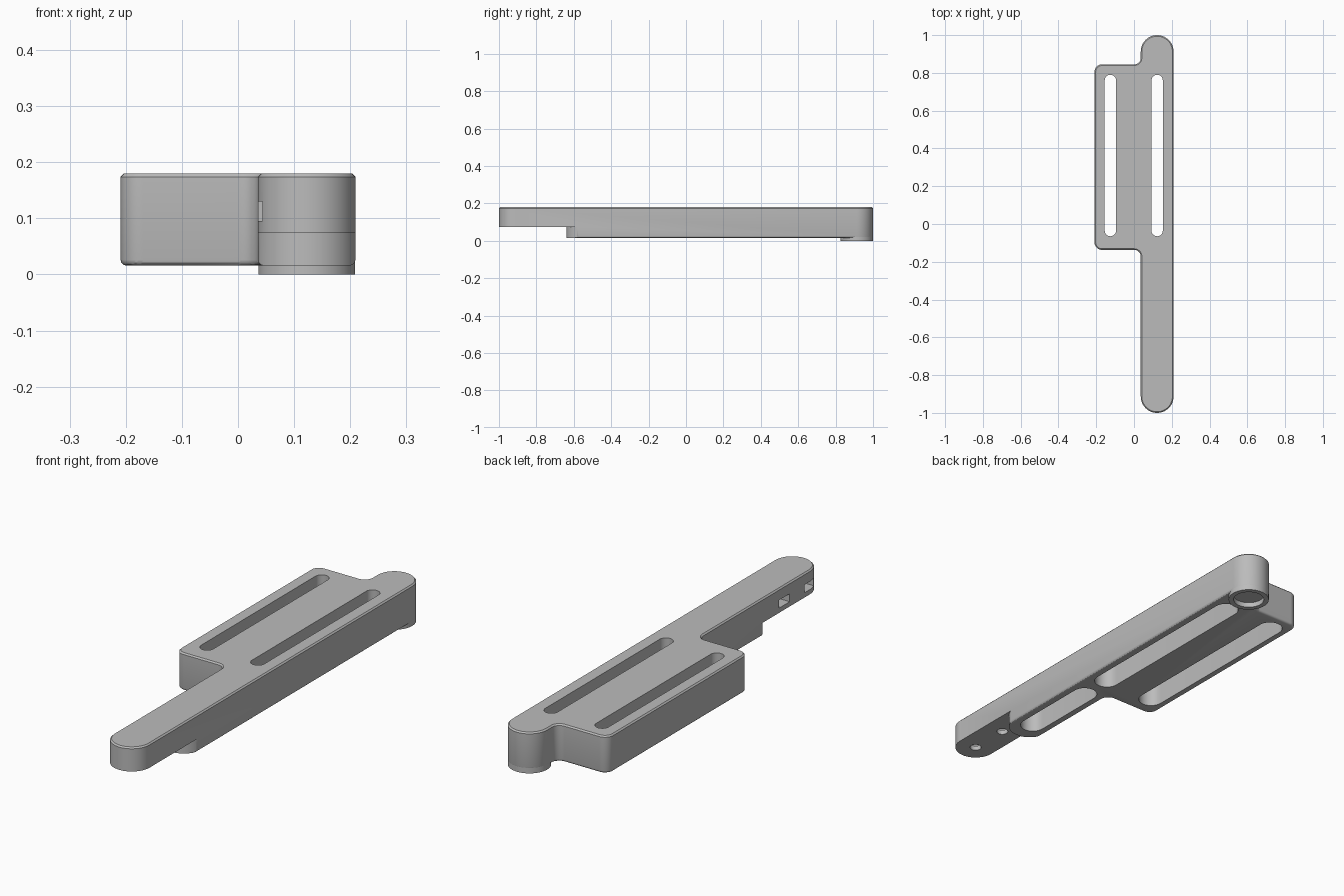
import bpy, bmesh
from math import cos, sin, pi, radians
from mathutils import Vector

if "Cube" in bpy.data.objects:
    bpy.data.objects.remove(bpy.data.objects["Cube"])

ARM_X, ARM_R = 0.1225, 0.0868      # arm centre line and half width
PLATE_X = -0.125                   # second slot centre line
TOP, BOTTOM, STEP = 0.18, 0.016, 0.074
END_Y = 1 - ARM_R

grey = bpy.data.materials.new("mid_grey")
grey.use_nodes = True
grey.diffuse_color = (0.5, 0.5, 0.5, 1)
grey.node_tree.nodes["Principled BSDF"].inputs["Base Color"].default_value = (0.5, 0.5, 0.5, 1)


def rounded(corners, steps=14):
    """Outline with each right-angled corner (x, y, radius) rounded."""
    pts = []
    for i, (x, y, r) in enumerate(corners):
        p = Vector((x, y))
        before = (Vector(corners[i - 1][:2]) - p).normalized()
        after = (Vector(corners[(i + 1) % len(corners)][:2]) - p).normalized()
        centre = p + r * (before + after)
        for k in range(steps + 1):
            a = pi / 2 * k / steps
            pts.append(centre - r * (after * cos(a) + before * sin(a)))
    return pts


def stadium(x, y0, y1, r, steps=16):
    """Slot outline; y0 and y1 are the centres of the round ends."""
    arc = [pi * k / steps for k in range(steps + 1)]
    return ([(x + r * cos(a), y1 + r * sin(a)) for a in arc]
            + [(x - r * cos(a), y0 - r * sin(a)) for a in arc])


def circle(x, y, r, n=48):
    return [(x + r * cos(2 * pi * k / n), y + r * sin(2 * pi * k / n)) for k in range(n)]


def prism(name, outline, z0, z1, top_bevel=0, bottom_bevel=0):
    bm = bmesh.new()
    base = bm.faces.new([bm.verts.new((p[0], p[1], z0)) for p in outline])
    new = bmesh.ops.extrude_face_region(bm, geom=[base])["geom"]
    bmesh.ops.translate(bm, vec=(0, 0, z1 - z0),
                        verts=[v for v in new if isinstance(v, bmesh.types.BMVert)])
    bmesh.ops.remove_doubles(bm, verts=bm.verts, dist=1e-5)
    for z, size, segments in ((z1, top_bevel, 1), (z0, bottom_bevel, 3)):
        if size:
            rim = [e for e in bm.edges if all(abs(v.co.z - z) < 1e-5 for v in e.verts)]
            bmesh.ops.bevel(bm, geom=rim, offset=size, segments=segments,
                            profile=0.5, affect='EDGES')
    bmesh.ops.recalc_face_normals(bm, faces=bm.faces)
    mesh = bpy.data.meshes.new(name)
    bm.to_mesh(mesh)
    bm.free()
    mesh.materials.append(grey)
    obj = bpy.data.objects.new(name, mesh)
    bpy.context.collection.objects.link(obj)
    return obj


def carve(obj, cutters):
    """Subtract the cutters, keep the result and remove the helpers."""
    for c in cutters:
        c.hide_render = True
        mod = obj.modifiers.new(c.name, 'BOOLEAN')
        mod.operation, mod.solver, mod.object = 'DIFFERENCE', 'EXACT', c
    graph = bpy.context.evaluated_depsgraph_get()
    mesh = bpy.data.meshes.new_from_object(obj.evaluated_get(graph))
    obj.modifiers.clear()
    obj.data = mesh
    mesh.name = obj.name
    for c in cutters:
        bpy.data.objects.remove(c)


# Body: long arm with a side plate, softened rims
left, right = ARM_X - ARM_R, ARM_X + ARM_R
body = prism("arm_and_plate", rounded([
    (right, -1, ARM_R), (right, 1, ARM_R), (left, 1, ARM_R),
    (left, 0.845, 0.035), (-right, 0.845, 0.04),
    (-right, -0.137, 0.04), (left, -0.137, 0.035), (left, -1, ARM_R)]),
    BOTTOM, TOP, 0.006, 0.01)

# Step under the front of the arm, ending in a round shoulder
shoulder = [(ARM_X + 0.09 * sin(a), -0.55 - 0.09 * cos(a))
            for a in [radians(75 - 150 * k / 20) for k in range(21)]]
cuts = [prism("step_cut", [(0, -1.2), (0.3, -1.2), (0.3, -0.573)] + shoulder
              + [(0, -0.573)], -0.1, STEP)]

# Slots: narrow through the top, wide below
for x in (ARM_X, PLATE_X):
    cuts.append(prism("slot_cut", stadium(x, -0.035, 0.76, 0.03), 0.1, 0.3))
    cuts.append(prism("wide_slot_cut", stadium(x, -0.035, 0.76, 0.053), -0.1, 0.13))
cuts.append(prism("pocket_cut", stadium(ARM_X, -0.53, -0.185, 0.053), -0.1, 0.13))

# Screw holes with side-loaded nut pockets
for y in (-END_Y, -0.735):
    cuts.append(prism("screw_cut", circle(ARM_X, y, 0.024, 24), 0, 0.155))
    cuts.append(prism("nut_cut", [
        (0, y - 0.037), (ARM_X + 0.021, y - 0.037), (ARM_X + 0.043, y),
        (ARM_X + 0.021, y + 0.037), (0, y + 0.037)], 0.095, 0.13))

# Recess in the foot
recess = circle(ARM_X, END_Y, 0.065)
cuts.append(prism("recess_cut", recess, -0.1, 0.022))
carve(body, cuts)

# Round foot below the back end
foot = prism("round_foot", circle(ARM_X, END_Y, ARM_R - 0.0005, 56), 0, 0.04)
carve(foot, [prism("foot_cut", recess, -0.1, 0.1)])

# Smooth round walls, keep the rims crisp
bpy.ops.object.select_all(action='DESELECT')
for obj in (body, foot):
    obj.select_set(True)
bpy.context.view_layer.objects.active = body
bpy.ops.object.shade_smooth_by_angle(angle=radians(30))
